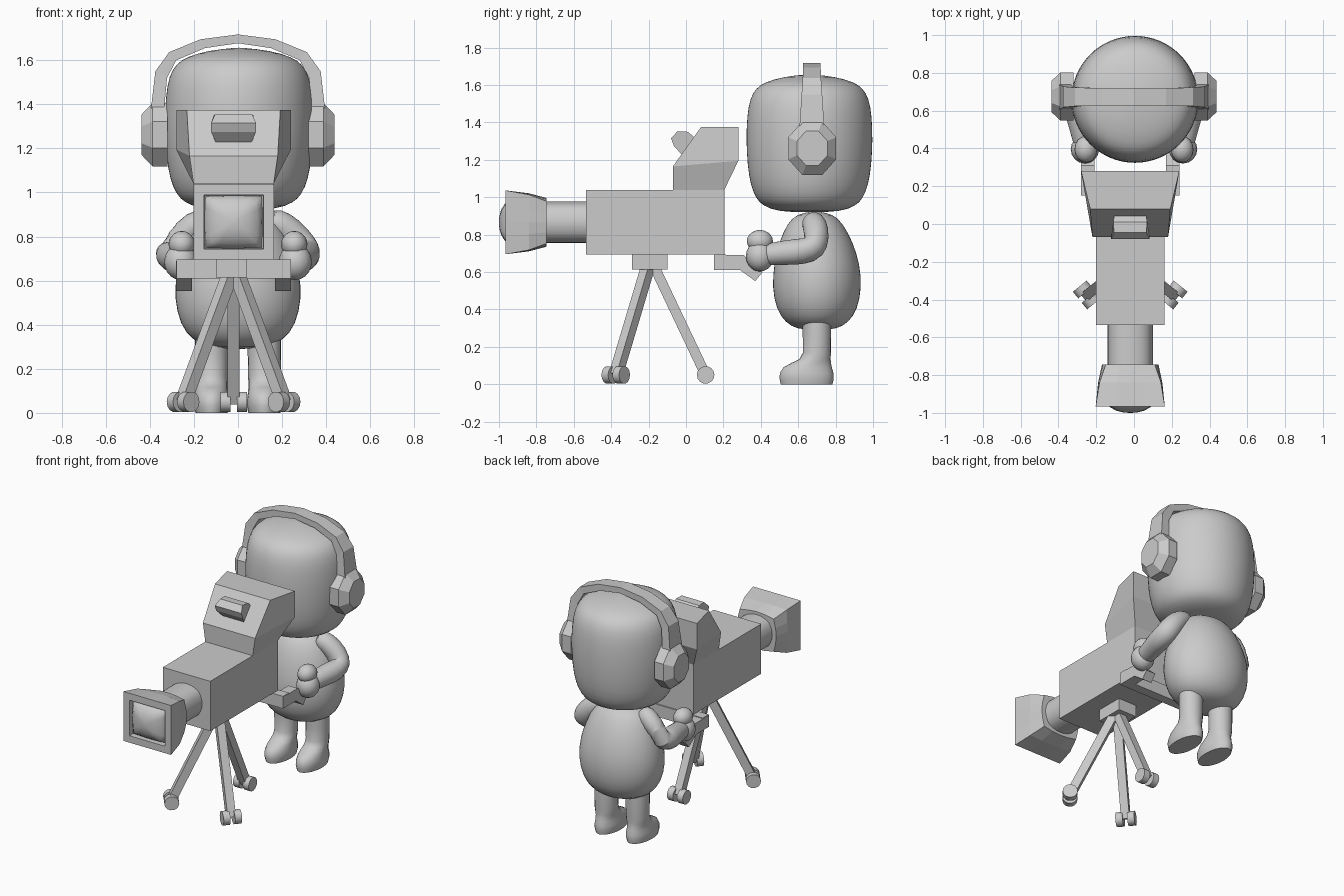
import bpy, bmesh
from math import sin, cos, pi, radians
from mathutils import Vector as V

if "Cube" in bpy.data.objects:
    bpy.data.objects.remove(bpy.data.objects["Cube"])

X, Y, Z = V((1, 0, 0)), V((0, 1, 0)), V((0, 0, 1))
CX = -0.02  # centre line of the camera


def ring(c, u, v, ru, rv, n=24, square=0.0, phase=0.0):
    """Ellipse in the plane u,v, blended towards a rectangle by 'square'."""
    pts = []
    for i in range(n):
        a = 2 * pi * i / n + phase
        k = 1 + square * (1 / max(abs(cos(a)), abs(sin(a))) - 1)
        pts.append(V(c) + u * (ru * k * cos(a)) + v * (rv * k * sin(a)))
    return pts


def loft(name, rings, smooth=None, subsurf=0):
    """Skin a list of equal rings and cap both ends."""
    bm = bmesh.new()
    rows = [[bm.verts.new(p) for p in r] for r in rings]
    n = len(rows[0])
    for a, b in zip(rows, rows[1:]):
        for i in range(n):
            bm.faces.new((a[i], a[(i + 1) % n], b[(i + 1) % n], b[i]))
    bm.faces.new(rows[0][::-1])
    bm.faces.new(rows[-1])
    bmesh.ops.recalc_face_normals(bm, faces=bm.faces[:])
    me = bpy.data.meshes.new(name)
    bm.to_mesh(me)
    bm.free()
    ob = bpy.data.objects.new(name, me)
    bpy.context.collection.objects.link(ob)
    if smooth:
        bpy.ops.object.select_all(action='DESELECT')
        ob.select_set(True)
        bpy.context.view_layer.objects.active = ob
        bpy.ops.object.shade_smooth_by_angle(angle=radians(smooth))
    if subsurf:
        m = ob.modifiers.new("Subsurf", 'SUBSURF')
        m.levels = m.render_levels = subsurf
    return ob


def prism(name, pts, x0):
    """Side profile of (y, z, half width) points, spread across x."""
    return loft(name, [[V((x0 + s * w, y, z)) for y, z, w in pts] for s in (-1, 1)])


def box(name, x0, x1, y0, y1, z0, z1):
    w = (x1 - x0) / 2
    return prism(name, [(y0, z0, w), (y1, z0, w), (y1, z1, w), (y0, z1, w)], (x0 + x1) / 2)


def tube(name, path, n=14, **kw):
    """Round limb along (x, y, z, radius) points."""
    p = [V(q[:3]) for q in path]
    rings = []
    for i, q in enumerate(path):
        t = (p[min(i + 1, len(p) - 1)] - p[max(i - 1, 0)]).normalized()
        u = t.cross(V((0.8, 0.3, 0.5))).normalized()
        rings.append(ring(p[i], u, t.cross(u), q[3], q[3], n))
    return loft(name, rings, **kw)


def blob(name, c, r):
    rings = [ring(V(c) - Z * r[2] * cos(pi * i / 10), X, Y,
                  max(r[0] * sin(pi * i / 10), .002), max(r[1] * sin(pi * i / 10), .002), 16)
             for i in range(11)]
    return loft(name, rings, smooth=60)


# Head and body of the operator: (z, centre y, radius x, radius y)
head = [(.92, .01), (.922, .17), (.955, .25), (.99, .285), (1.06, .316), (1.17, .333), (1.3, .34),
        (1.43, .336), (1.53, .32), (1.585, .285), (1.615, .24), (1.645, .14), (1.657, .01)]
loft("head", [ring((.005, .66, z), X, Y, r, r, 32) for z, r in head], 60, 1)
body = [(.29, .70, .01, .01), (.295, .70, .13, .11), (.33, .70, .21, .17), (.40, .70, .265, .22),
        (.52, .70, .293, .242), (.64, .70, .282, .232), (.76, .695, .245, .20),
        (.86, .69, .195, .15), (.91, .69, .13, .10), (.925, .69, .01, .01)]
loft("body", [ring((0, y, z), X, Y, a, b, 24) for z, y, a, b in body], 60, 1)

leg = [(0, .645, .073, .138), (.03, .645, .08, .145), (.06, .645, .08, .143), (.09, .65, .075, .13),
       (.115, .67, .073, .105), (.135, .69, .073, .083), (.17, .70, .074, .075),
       (.27, .70, .076, .076), (.37, .70, .076, .076)]
for s, side in ((-1, "left"), (1, "right")):
    # Legs with feet
    loft("leg_" + side, [ring((s * .12, y, z), X, Y, a, b, 20) for z, y, a, b in leg], 50)
    # Arms and hands
    arm = [(.13, .67, .88, .06), (.20, .69, .855, .068), (.27, .70, .79, .07), (.305, .69, .73, .074),
           (.305, .63, .71, .074), (.285, .54, .705, .068), (.265, .45, .695, .062), (.26, .39, .69, .055)]
    tube("arm_" + side, [(s * x, y, z, r) for x, y, z, r in arm], smooth=60, subsurf=1)
    blob("hand_" + side, (s * .26, .395, .685), (.075, .075, .082))
    blob("thumb_" + side, (s * .255, .395, .765), (.06, .07, .06))
    # Headphone cups
    cup = [(.32, 1), (.388, 1), (.438, .64)]
    k = 1 / cos(pi / 8)
    loft("ear_cup_" + side, [ring((s * x, .675, 1.262), Y, Z, .128 * k * f, .143 * k * f, 8, 0, pi / 8)
                             for x, f in cup])

# Headphone band: outer x,z, inner x,z, half depth
half = [(.395, 1.38, .335, 1.38, .066), (.375, 1.55, .322, 1.52, .055), (.312, 1.637, .28, 1.60, .049),
        (.17, 1.695, .15, 1.655, .047), (0, 1.717, 0, 1.677, .047)]
band = [(-a, b, -c, d, w) for a, b, c, d, w in half] + half[-2::-1]
loft("headphone_band", [[V((a, .673 - w, b)), V((a, .673 + w, b)), V((c, .673 + w, d)), V((c, .673 - w, d))]
                        for a, b, c, d, w in band])

# Camera body, flared neck and viewfinder hood
box("camera_body", CX - .182, CX + .182, -.535, .205, .695, 1.04)
prism("viewfinder_neck", [(-.07, 1.04, .182), (.205, 1.04, .182), (.28, 1.195, .26), (-.07, 1.165, .2)], CX)
prism("viewfinder_hood", [(-.07, 1.165, .2), (.28, 1.195, .26), (.28, 1.375, .26), (.08, 1.375, .212)], CX)
# Lamp on the sloped front
prism("signal_lamp", [(-.02, 1.225, .08), (.045, 1.32, .085), (.01, 1.35, .09), (-.045, 1.353, .085),
                      (-.08, 1.315, .102), (-.065, 1.275, .102)], CX)

# Lens barrel, square hood with recess, domed glass


def lens(name, rows, n, **kw):
    return loft(name, [ring((CX, y, .866), X, Z, a, b, n, q) for y, a, b, q in rows], **kw)


lens("lens_barrel", [(-.53, .12, .11, .15), (-.76, .12, .11, .15)], 24, smooth=40)
lens("lens_hood", [(-.745, .15, .13, .55), (-.84, .17, .155, .85), (-.966, .183, .171, 1),
                   (-.966, .135, .123, 1), (-.925, .133, .121, 1)], 16)
lens("lens_glass", [(-.92, .133, .121, .9), (-.945, .128, .116, .85), (-.968, .11, .10, .7),
                    (-.988, .075, .068, .5), (-.998, .035, .032, .3), (-1.0, .004, .004, 0)], 24, smooth=60)

# Steering handle: cross bar and two bent grips
box("handle_bar", -.28, .24, .15, .215, .61, .695)
for x, side in ((-.245, "left"), (.205, "right")):
    prism("handle_grip_" + side, [(y, z, .036) for y, z in
          ((.16, .61), (.29, .61), (.37, .552), (.41, .60), (.31, .69), (.16, .69))], x)

# Tripod: mount, three square legs, a pair of wheels on each
box("tripod_mount", CX - .08, CX + .06, -.29, -.1, .615, .695)
for i, deg in enumerate((90, 219, 321)):
    d = V((cos(radians(deg)), sin(radians(deg)), 0))
    t = Z.cross(d)
    top, foot = V((CX, -.19, .63)) + d * .02, V((CX, -.19, .05)) + d * .295
    u = (top - foot).normalized().cross(t)
    loft(f"tripod_leg_{i}", [ring(p, t, u, .038, .038, 4, 0, pi / 4) for p in (top, foot)])
    for s in (-1, 1):
        loft(f"wheel_{i}_{'a' if s < 0 else 'b'}",
             [ring(foot + t * s * o, d, Z, .047, .047, 14) for o in (.015, .06)], smooth=40)
